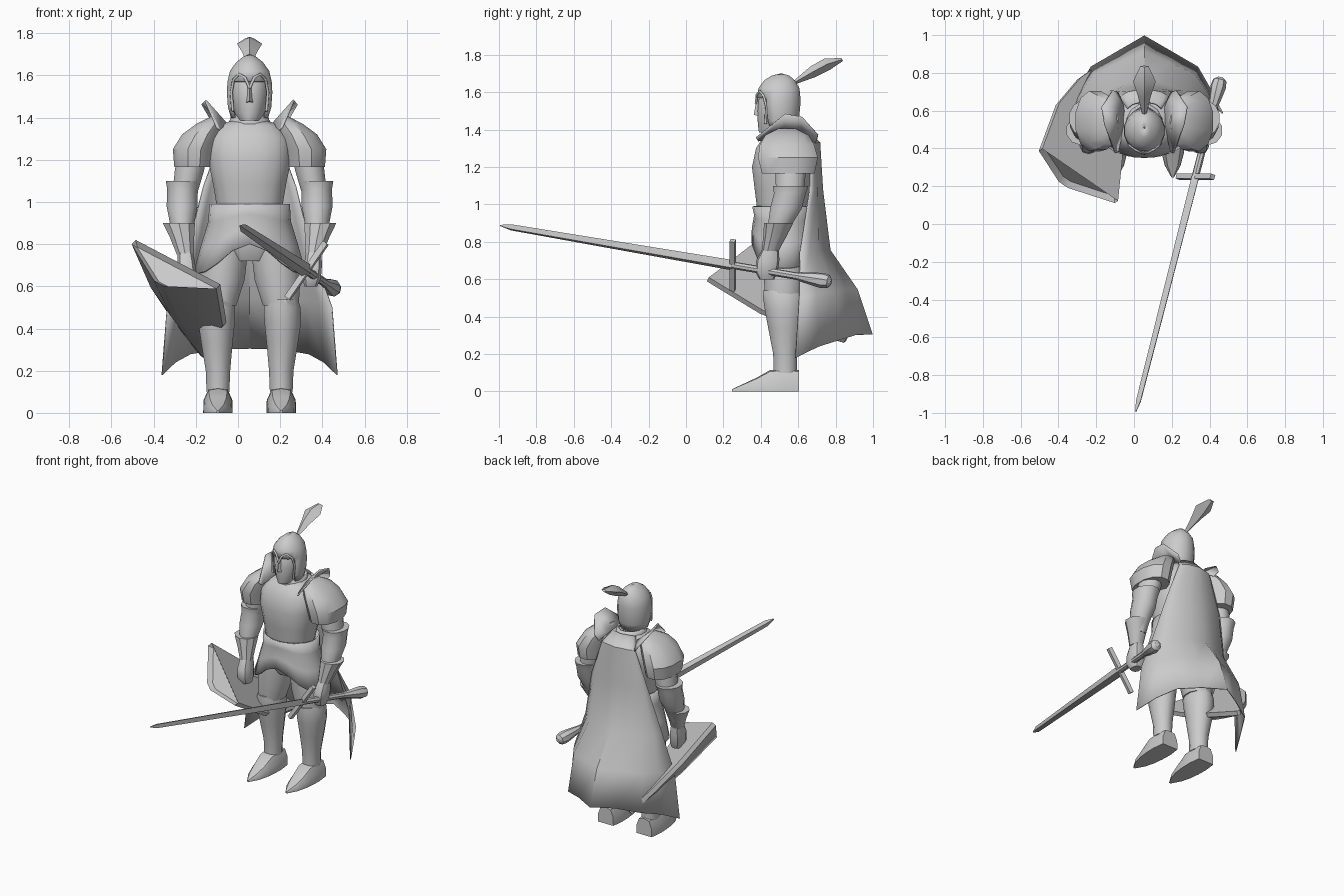
import bpy, bmesh
from math import sin, cos, pi, radians
from mathutils import Vector

if "Cube" in bpy.data.objects:
    bpy.data.objects.remove(bpy.data.objects["Cube"])

CX = 0.055  # centre line of the figure
SIDES = ((1, "left"), (-1, "right"))


def make(name, verts, faces, solid=0.0):
    me = bpy.data.meshes.new(name)
    me.from_pydata([tuple(v) for v in verts], [], faces)
    bm = bmesh.new()
    bm.from_mesh(me)
    bmesh.ops.remove_doubles(bm, verts=bm.verts, dist=1e-5)
    bmesh.ops.recalc_face_normals(bm, faces=bm.faces)
    bm.to_mesh(me)
    bm.free()
    ob = bpy.data.objects.new(name, me)
    bpy.context.collection.objects.link(ob)
    if solid:
        m = ob.modifiers.new("thickness", "SOLIDIFY")
        m.thickness, m.offset = solid, 0
    return ob


def grid(name, rows, closed=False, caps=False, solid=0.0):
    """Skin a list of equally long point rows."""
    n = len(rows[0])
    verts = [p for r in rows for p in r]
    faces = []
    for i in range(len(rows) - 1):
        for j in range(n if closed else n - 1):
            k = (j + 1) % n
            faces.append((i * n + j, i * n + k, (i + 1) * n + k, (i + 1) * n + j))
    if caps:
        faces.append(tuple(range(n)))
        faces.append(tuple(range(len(verts) - n, len(verts))))
    return make(name, verts, faces, solid)


def ring(cx, cy, z, rx, ry, n=12, p=2.0):
    """Horizontal superellipse."""
    pts = []
    for i in range(n):
        a = 2 * pi * (i + 0.5) / n
        c, s = cos(a), sin(a)
        x = abs(c) ** (2 / p) * (1 if c > 0 else -1)
        y = abs(s) ** (2 / p) * (1 if s > 0 else -1)
        pts.append((cx + rx * x, cy + ry * y, z))
    return pts


def loft(name, table, side=1, n=12, p=2.0, caps=True, solid=0.0):
    """table rows: z, sideways offset, y, rx, ry"""
    return grid(name, [ring(CX + side * dx, y, z, rx, ry, n, p) for z, dx, y, rx, ry in table],
                True, caps, solid)


# torso and collar
loft("breastplate", [(0.96, 0, .51, .155, .13), (1.08, 0, .515, .175, .15), (1.2, 0, .52, .2, .17),
                     (1.3, 0, .53, .2, .158), (1.36, 0, .535, .15, .125), (1.385, 0, .54, .09, .1)], n=16, p=2.5)
loft("collar", [(1.35, 0, .53, .1, .11), (1.41, 0, .53, .085, .095)], n=12, solid=.012, caps=False)
loft("neck", [(1.34, 0, .53, .06, .065), (1.44, 0, .51, .06, .065)])

# skirt with an arched hem at front and back
rows = []
N = 20
for t, rx, ry in ((0, .185, .16), (.25, .19, .15), (.6, .225, .162), (1, .262, .165)):
    r = []
    for i in range(N):
        a = 2 * pi * i / N
        hem = .66 + .14 * abs(sin(a)) ** 5
        r.append((CX + rx * cos(a), .52 + ry * sin(a), .99 + t * (hem - .99)))
    rows.append(r)
grid("skirt_plates", rows, True, False, .012)
loft("hips", [(.97, 0, .52, .15, .12), (.8, 0, .52, .2, .13), (.72, 0, .53, .12, .1)])

# head inside the helmet
loft("face", [(1.385, 0, .475, .05, .085), (1.42, 0, .483, .072, .098), (1.5, 0, .487, .088, .107),
              (1.58, 0, .493, .09, .104), (1.64, 0, .5, .06, .07)], n=14)
make("nose", [(CX, .376, 1.56), (CX, .363, 1.48), (CX - .02, .392, 1.47), (CX + .02, .392, 1.47),
              (CX - .015, .4, 1.57), (CX + .015, .4, 1.57)],
     [(0, 1, 2, 4), (0, 5, 3, 1), (1, 3, 2), (0, 4, 5), (2, 3, 5, 4)])
helmet = loft("helmet", [(1.4, 0, .5, .085, .085), (1.45, 0, .497, .1, .103), (1.52, 0, .495, .105, .113),
                         (1.57, 0, .495, .102, .114), (1.62, 0, .497, .09, .107), (1.66, 0, .5, .06, .08),
                         (1.685, 0, .505, .028, .045), (1.695, 0, .51, .003, .004)], n=16, caps=False, solid=.01)
bm = bmesh.new()
bm.from_mesh(helmet.data)
hole = [f for f in bm.faces if f.calc_center_median().z < 1.58 and f.calc_center_median().y < .44]
bmesh.ops.delete(bm, geom=hole, context="FACES")
bm.to_mesh(helmet.data)
bm.free()

# raised brow rim around the face opening
for s, side in SIDES:
    cu = bpy.data.curves.new("brow_rim_" + side, "CURVE")
    cu.dimensions, cu.bevel_depth, cu.bevel_resolution = "3D", .007, 1
    cu.use_fill_caps = True
    path = [(0, .374, 1.54), (.022, .38, 1.59), (.05, .395, 1.605), (.076, .415, 1.58),
            (.087, .43, 1.52), (.08, .425, 1.43)]
    sp = cu.splines.new("POLY")
    sp.points.add(len(path) - 1)
    for pt, (x, y, z) in zip(sp.points, path):
        pt.co = (CX + s * x, y, z, 1)
    bpy.context.collection.objects.link(bpy.data.objects.new(cu.name, cu))

# plume
grid("plume", [[(CX + w, y, z), (CX, y - h * .5, z + h), (CX - w, y, z), (CX, y + h * .5, z - h)]
               for y, z, w, h in ((.585, 1.655, .012, .01), (.68, 1.71, .035, .028),
                                  (.755, 1.75, .06, .03), (.835, 1.775, .022, .008))], True, True)

# limbs and shoulder armour, once per side
for s, side in SIDES:
    loft("pauldron_" + side, [(1.165, .265, .547, .095, .145), (1.25, .262, .545, .105, .165),
                              (1.32, .228, .54, .095, .15), (1.37, .185, .54, .07, .12),
                              (1.405, .16, .54, .025, .05)], s, 12, 2.2)
    low = [(.14, .385, 1.34), (.11, .52, 1.37), (.11, .62, 1.37), (.14, .695, 1.33)]
    top = [(.155, .375, 1.355), (.21, .53, 1.482), (.225, .62, 1.465), (.17, .705, 1.37)]
    grid("neck_guard_" + side, [[(CX + s * x, y, z) for x, y, z in r] for r in (low, top)], solid=.01)
    loft("upper_arm_" + side, [(1.3, .26, .555, .07, .08), (1.15, .285, .558, .072, .083),
                               (1.05, .305, .555, .062, .075)], s)
    loft("forearm_guard_" + side, [(1.1, .315, .56, .085, .098), (1.06, .318, .555, .075, .088),
                                   (.98, .32, .535, .076, .088), (.9, .32, .505, .06, .068),
                                   (.82, .315, .48, .045, .055)], s)
    loft("gauntlet_cuff_" + side, [(.9, .335, .495, .08, .078), (.83, .32, .475, .06, .062),
                                   (.75, .305, .45, .042, .045)], s, 10)
    loft("hand_" + side, [(.77, .305, .455, .036, .042), (.7, .3, .437, .045, .062),
                          (.64, .295, .43, .045, .06), (.6, .29, .432, .032, .04)], s, 10, 2.5)
    loft("thigh_" + side, [(.86, .105, .525, .1, .12), (.74, .122, .525, .115, .118),
                           (.63, .132, .525, .112, .115), (.51, .148, .52, .088, .1)], s)
    loft("greave_" + side, [(.54, .155, .513, .075, .105), (.5, .155, .52, .09, .112),
                            (.43, .157, .525, .09, .106), (.33, .155, .528, .077, .09),
                            (.2, .15, .53, .06, .066), (.1, .15, .53, .056, .064)], s)
    # pointed boot, sections from heel to toe
    rows = []
    for y, w, h in ((.605, .06, .115), (.52, .07, .12), (.45, .068, .115), (.38, .06, .075),
                    (.31, .042, .042), (.245, .006, .012)):
        rows.append([(CX + s * .15 + w * u, y, h * v) for u, v in
                     ((-1, 0), (-.98, .5), (-.65, .93), (0, 1), (.65, .93), (.98, .5), (1, 0))])
    grid("boot_" + side, rows, True, True)

# cape
rows = []
profile = ((0, 1), (.34, .8), (.68, .6), (.85, .3), (1, 0))
profile = [(-a, b) for a, b in profile[:0:-1]] + list(profile)
for zc, ze, h, yc, ye in ((1.4, 1.39, .09, .65, .61), (1.33, 1.32, .13, .715, .67), (1.08, 1.07, .22, .73, .66),
                          (.755, .75, .3, .77, .61), (.545, .5, .39, .915, .605), (.305, .18, .415, .995, .585)):
    rows.append([(CX + h * a, ye + (yc - ye) * b, zc + (ze - zc) * abs(a) ** 4) for a, b in profile])
grid("cape", rows, solid=.006)

# sword, built along its axis from guard to tip
guard = Vector((.325, .25, .675))
axis = (Vector((.01, -.99, .887)) - guard).normalized()
cross = Vector((.18, 0, .26))
cross = (cross - axis * cross.dot(axis)).normalized()
flat = axis.cross(cross)


def bar(name, table, n):
    """table rows: distance along the axis, half width, half thickness"""
    grid(name, [[guard + axis * d + cross * (w * cos(2 * pi * i / n)) + flat * (t * sin(2 * pi * i / n))
                 for i in range(n)] for d, w, t in table], True, True)


bar("sword_blade", [(0, .034, .024), (1.24, .02, .016), (1.3, .004, .004)], 4)
bar("sword_grip", [(0, .02, .02), (-.41, .02, .02)], 8)
bar("sword_pommel", [(-.36, .02, .02), (-.44, .034, .034), (-.5, .042, .042), (-.535, .036, .036),
                     (-.55, .015, .015)], 8)
grid("sword_crossguard", [[guard + cross * k + axis * (a * .014) + flat * (b * .014)
                           for a, b in ((1, 1), (1, -1), (-1, -1), (-1, 1))] for k in (-.16, .16)], True, True)

# heater shield: flat back, ridged front, recessed upper end
top_mid = Vector((-.285, .26, .715))
u = Vector((.755, -.519, -.396)).normalized()
v = Vector((.18, .798, -.572)).normalized()
nrm = u.cross(v)
shield = grid("shield", [[top_mid + v * d + u * (k * w) - nrm * (b if abs(k) < 1 else e)
                          for k, e in ((-1, 0), (-1, .03), (-.12, 0), (.12, 0), (1, .03), (1, 0))]
                         for d, w, b in ((0, .265, .145), (.33, .225, .115), (.56, .13, .07), (.75, .01, .03))],
              True, True)
bm = bmesh.new()
bm.from_mesh(shield.data)
bm.normal_update()
end = min(bm.faces, key=lambda f: f.normal.dot(v))
bmesh.ops.inset_region(bm, faces=[end], thickness=.022, depth=-.03)
bm.to_mesh(shield.data)
bm.free()

# smooth shading with crisp edges
for ob in bpy.context.scene.objects:
    if ob.type == "MESH":
        ob.select_set(True)
        bpy.context.view_layer.objects.active = ob
bpy.ops.object.shade_smooth_by_angle(angle=radians(35))
